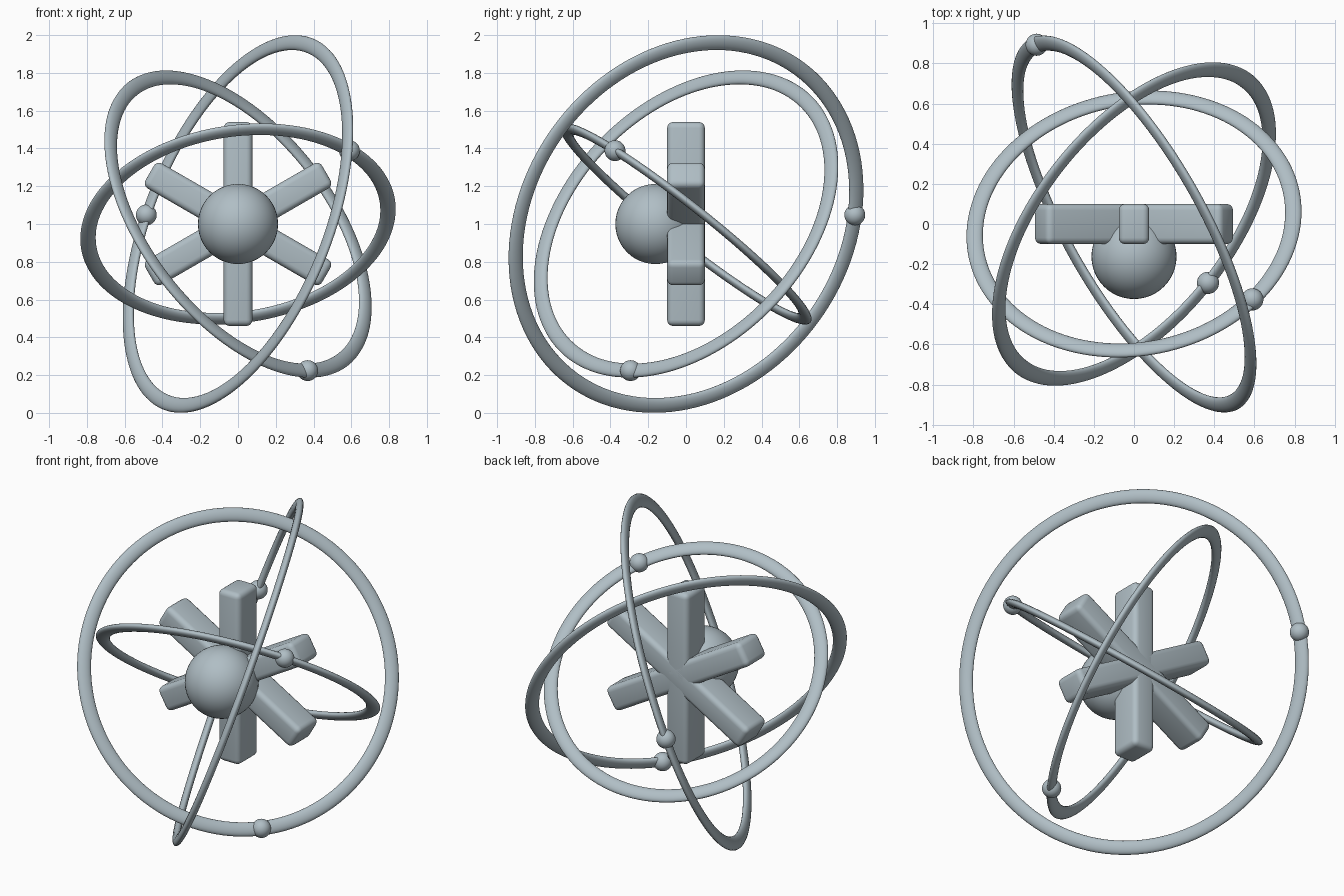
import bpy, math
from mathutils import Vector, Matrix

if "Cube" in bpy.data.objects:
    bpy.data.objects.remove(bpy.data.objects["Cube"])

CENTRE = Vector((0, 0, 1))

mat = bpy.data.materials.new("blue grey")
mat.diffuse_color = (0.434, 0.515, 0.558, 1)
mat.use_nodes = True
mat.node_tree.nodes["Principled BSDF"].inputs["Base Color"].default_value = mat.diffuse_color


def finish(name, angle=40):
    ob = bpy.context.object
    ob.name = name
    ob.data.materials.append(mat)
    bpy.ops.object.shade_smooth_by_angle(angle=math.radians(angle))
    return ob


def ball(name, pos, radius):
    bpy.ops.mesh.primitive_uv_sphere_add(segments=48, ring_count=24, radius=radius, location=pos)
    finish(name)


# star: three crossed rounded bars
for i, turn in enumerate((0, 60, 120)):
    bpy.ops.mesh.primitive_cube_add(size=1)
    ob = bpy.context.object
    ob.data.transform(Matrix.Diagonal((0.152, 0.2, 1.08, 1)))
    bev = ob.modifiers.new("rounding", 'BEVEL')
    bev.width = 0.032
    bev.segments = 4
    bpy.ops.object.modifier_apply(modifier=bev.name)
    ob.location = CENTRE
    ob.rotation_euler.y = math.radians(turn)
    finish(f"star_bar_{i + 1}")

# nucleus on the front of the star
ball("nucleus", (0, -0.162, 1), 0.212)

# flattened orbit rings (radius, plane normal) each with an electron
orbits = {
    "outer": (1.018, (0.821, 0.464, -0.332), (-0.49, 0.89, 0.05)),
    "middle": (0.908, (0.670, -0.531, 0.519), (0.373, -0.297, -0.77)),
    "inner": (0.800, (-0.12, 0.615, 0.778), (0.595, -0.38, 0.39)),
}
for name, (radius, normal, spot) in orbits.items():
    n = Vector(normal).normalized()
    bpy.ops.mesh.primitive_torus_add(major_radius=radius, minor_radius=0.041,
                                     major_segments=128, minor_segments=20)
    ob = bpy.context.object
    ob.data.transform(Matrix.Diagonal((1, 1, 0.52, 1)))
    ob.data.transform(n.to_track_quat('Z', 'Y').to_matrix().to_4x4())
    ob.location = CENTRE
    finish(f"{name}_orbit", 60)
    # snap the electron onto its ring
    p = Vector(spot)
    p = (p - n * p.dot(n)).normalized() * radius
    ball(f"{name}_electron", CENTRE + p, 0.055)
